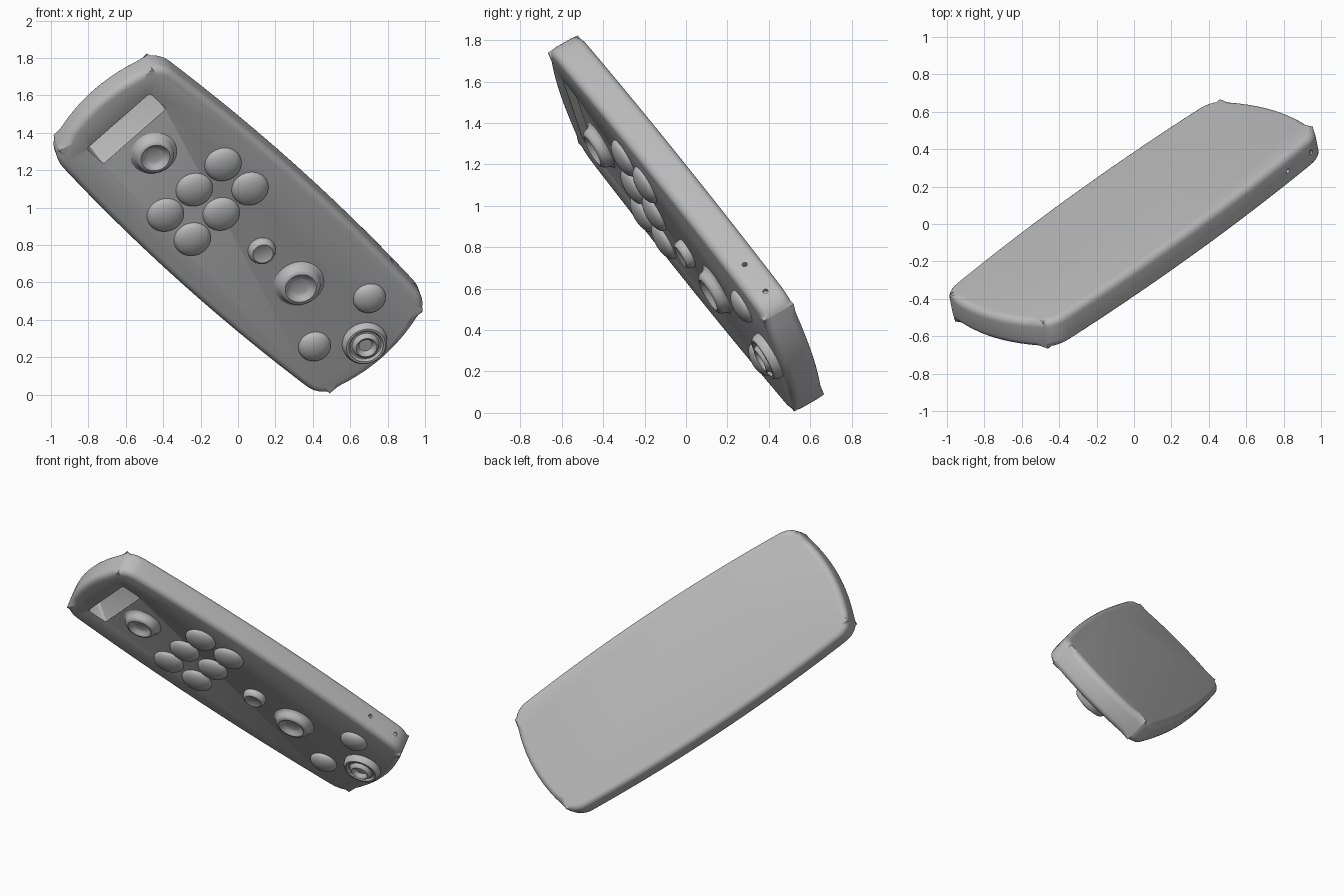
import bpy, bmesh, math
from mathutils import Matrix, Vector

cube = bpy.data.objects.get("Cube")
if cube:
    bpy.data.objects.remove(cube)

# Tilted frame: length runs down the remote, width across it, face out of the buttons
length = Vector((0.656, 0.473, -0.589)).normalized()
width = Vector((0.73, -0.22, 0.647))
width = (width - length * width.dot(length)).normalized()
face = length.cross(width)
FRAME = Matrix.Translation((0, 0, 0.915)) @ Matrix((length, width, face)).transposed().to_4x4()
HALF = 0.085        # half thickness
END, SIDE = 1.08, 0.395   # corner position along and across
END_BOW, SIDE_BOW = 0.085, 0.045

grey = bpy.data.materials.new("light_grey")
grey.use_nodes = True
colour = (0.5, 0.5, 0.5, 1)
grey.diffuse_color = colour
grey.node_tree.nodes["Principled BSDF"].inputs["Base Color"].default_value = colour


def make(name, bm):
    bmesh.ops.recalc_face_normals(bm, faces=bm.faces)
    mesh = bpy.data.meshes.new(name)
    bm.to_mesh(mesh)
    bm.free()
    mesh.materials.append(grey)
    obj = bpy.data.objects.new(name, mesh)
    bpy.context.collection.objects.link(obj)
    return obj


def prism(points, height_vector):
    bm = bmesh.new()
    base = bm.faces.new([bm.verts.new(p) for p in points])
    top = bmesh.ops.extrude_face_region(bm, geom=[base])["geom"]
    bmesh.ops.translate(bm, vec=height_vector, verts=[v for v in top if isinstance(v, bmesh.types.BMVert)])
    bmesh.ops.recalc_face_normals(bm, faces=bm.faces)
    return bm


def lathe(name, profile, s, t, base=HALF, steps=40):
    bm = bmesh.new()
    verts = [bm.verts.new((r, 0, z)) for r, z in profile]
    edges = [bm.edges.new(pair) for pair in zip(verts, verts[1:])]
    bmesh.ops.spin(bm, geom=verts + edges, axis=(0, 0, 1), cent=(0, 0, 0), angle=math.tau, steps=steps)
    bmesh.ops.remove_doubles(bm, verts=bm.verts, dist=0.0005)
    bmesh.ops.translate(bm, vec=(s, t, base), verts=bm.verts)
    return make(name, bm)


def cut(target, cutter):
    mod = target.modifiers.new("cut", "BOOLEAN")
    mod.operation = "DIFFERENCE"
    mod.solver = "EXACT"
    mod.object = cutter
    cutter.hide_render = True


# Body: bowed outline, rounded corners, rounded rims
N = 14
outline = []
for i in range(N):
    k = 2 * i / N - 1
    outline.append((END * k, -SIDE - SIDE_BOW * (1 - k * k), -HALF))
for i in range(N):
    k = 2 * i / N - 1
    outline.append((END + END_BOW * (1 - k * k), SIDE * k, -HALF))
outline += [(-x, -y, z) for x, y, z in outline]
bm = prism(outline, (0, 0, 2 * HALF))
corners = [e for e in bm.edges if abs(e.verts[0].co.z - e.verts[1].co.z) > HALF
           and abs(abs(e.verts[0].co.x) - END) < 0.001 and abs(abs(e.verts[0].co.y) - SIDE) < 0.001]
bmesh.ops.bevel(bm, geom=corners, offset=0.085, segments=6, profile=0.5, affect="EDGES")
rims = [e for e in bm.edges if abs(e.verts[0].co.z - e.verts[1].co.z) < 0.001]
bmesh.ops.bevel(bm, geom=rims, offset=0.04, segments=5, profile=0.5, affect="EDGES")
body = make("body", bm)

# Sloping recess near the top end
wedge = [(-1.0, -0.23, HALF + 0.05), (-1.0, -0.23, HALF - 0.11), (-0.97, -0.23, HALF - 0.11),
         (-0.86, -0.23, HALF), (-0.85, -0.23, HALF + 0.05)]
bm = prism(wedge, (0, 0.46, 0))
bmesh.ops.bevel(bm, geom=bm.edges[:], offset=0.015, segments=3, profile=0.5, affect="EDGES")
cutters = [make("recess_cutter", bm)]
cut(body, cutters[0])
soft = body.modifiers.new("soft_edges", "BEVEL")
soft.width, soft.segments, soft.limit_method, soft.angle_limit = 0.01, 2, "ANGLE", math.radians(35)

# Two pinholes in the long side
for s in (0.79, 0.995):
    bm = bmesh.new()
    bmesh.ops.create_cone(bm, cap_ends=True, segments=10, radius1=0.013, radius2=0.013, depth=0.06,
                          matrix=Matrix.Translation((s, 0.42, 0)) @ Matrix.Rotation(math.pi / 2, 4, "X"))
    cutters.append(make("pinhole_cutter", bm))
    cut(body, cutters[-1])

bpy.context.view_layer.update()
graph = bpy.context.evaluated_depsgraph_get()
cut_mesh = bpy.data.meshes.new_from_object(body.evaluated_get(graph))
body.modifiers.clear()
body.data = cut_mesh
for c in cutters:
    bpy.data.objects.remove(c)
parts = [body]

# Domed buttons
R, H = 0.1, 0.045
dome = [(R * math.sin(a), H * math.cos(a)) for a in (math.pi / 2 * i / 8 for i in range(9))] + [(R, -0.02)]
for row, s in enumerate((-0.38, -0.16)):
    for col, t in enumerate((-0.21, 0, 0.21)):
        parts.append(lathe(f"dome_button_{row}_{col}", dome, s, t))
for side, t in (("left", 0.2), ("right", -0.2)):
    parts.append(lathe("lower_button_" + side, [(r * 0.88, z) for r, z in dome], 0.825, t))

# Dished buttons with raised rims
dished = [(0, 0.025), (0.04, 0.026), (0.057, 0.032), (0.067, 0.046), (0.078, 0.053), (0.09, 0.05),
          (0.101, 0.038), (0.107, 0.018), (0.115, 0.006), (0.135, -0.006)]
parts.append(lathe("power_button", dished, -0.71, 0))
parts.append(lathe("centre_button", [(r * 1.08, z) for r, z in dished], 0.475, 0))
parts.append(lathe("small_button", [(0, 0.034), (0.04, 0.036), (0.055, 0.042), (0.066, 0.036),
                                    (0.073, 0.02), (0.076, -0.01)], 0.17, 0))

# Ringed dial at the bottom end
parts.append(lathe("dial", [(0, 0.028), (0.036, 0.028), (0.046, 0.05), (0.056, 0.056), (0.066, 0.05),
                            (0.074, 0.03), (0.084, 0.03), (0.094, 0.042), (0.106, 0.042),
                            (0.118, 0.026), (0.124, -0.01)], 1.01, 0))

# Tilt everything into place and smooth it
for obj in parts:
    obj.data.transform(FRAME)
    for poly in obj.data.polygons:
        poly.use_smooth = True
bpy.ops.object.select_all(action="DESELECT")
for obj in parts:
    obj.select_set(True)
bpy.context.view_layer.objects.active = body
bpy.ops.object.shade_smooth_by_angle(angle=math.radians(40))
